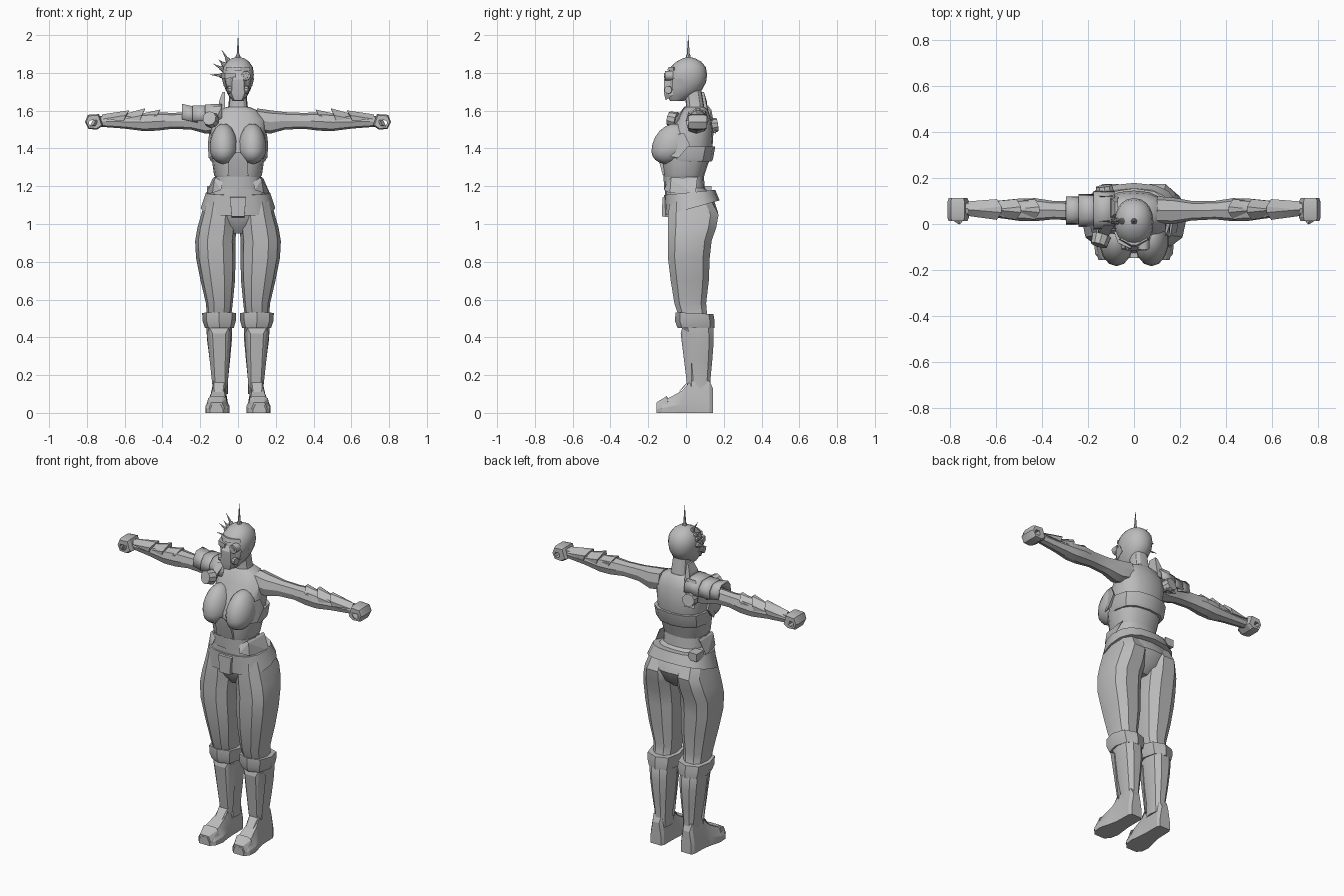
import bpy, bmesh, math
from mathutils import Vector

grey = bpy.data.materials.new("plain grey")
grey.diffuse_color = (0.5, 0.5, 0.5, 1)


def finish(bm, name, sx=1, angle=32):
    """Turn a bmesh into an object, flipped to the other side when sx is -1."""
    for v in bm.verts:
        v.co.x *= sx
    bmesh.ops.recalc_face_normals(bm, faces=bm.faces[:])
    me = bpy.data.meshes.new(name)
    bm.to_mesh(me)
    bm.free()
    me.materials.append(grey)
    me.shade_smooth()
    me.set_sharp_from_angle(angle=math.radians(angle))
    ob = bpy.data.objects.new(name, me)
    bpy.context.collection.objects.link(ob)
    return ob


def loft(name, rings, n=12, axis='z', p=0.8, sx=1, angle=32):
    """Skin rounded sections: (station, a0, a1, b0, b1[, tilt])."""
    bm = bmesh.new()
    loops = []
    for t, a0, a1, b0, b1, *tilt in rings:
        loop = []
        for i in range(n):
            w = 2 * math.pi * i / n
            c, s = math.cos(w), math.sin(w)
            a = (a0 + a1) / 2 + (a1 - a0) / 2 * math.copysign(abs(c) ** p, c)
            b = (b0 + b1) / 2 + (b1 - b0) / 2 * math.copysign(abs(s) ** p, s)
            k = t + (tilt[0] * b if tilt else 0)
            loop.append(bm.verts.new((a, b, k) if axis == 'z' else (k, a, b)))
        loops.append(loop)
    for u, v in zip(loops, loops[1:]):
        for i in range(n):
            j = (i + 1) % n
            bm.faces.new((u[i], u[j], v[j], v[i]))
    bm.faces.new(loops[0])
    bm.faces.new(loops[-1])
    return finish(bm, name, sx, angle)


def hull(name, pts, sx=1, sym=False):
    """Faceted armour piece from its corner points."""
    bm = bmesh.new()
    for x, y, z in pts:
        bm.verts.new((x, y, z))
        if sym:
            bm.verts.new((-x, y, z))
    r = bmesh.ops.convex_hull(bm, input=bm.verts[:])
    loose = [v for v in bm.verts if not v.link_faces]
    bmesh.ops.delete(bm, geom=loose, context='VERTS')
    return finish(bm, name, sx, 15)


def cone(name, a, b, r1, r2, n=8, sx=1):
    """Spike, disc or tube running from a to b."""
    a, b = Vector(a), Vector(b)
    bm = bmesh.new()
    bmesh.ops.create_cone(bm, cap_ends=True, segments=n, radius1=r1, radius2=r2, depth=(b - a).length)
    q = (b - a).to_track_quat('Z', 'Y')
    for v in bm.verts:
        v.co = q @ v.co + (a + b) / 2
    return finish(bm, name, sx)


# torso and pelvis
body = [(.95, .05, -.04, .09), (.99, .13, -.07, .14), (1.06, .185, -.1, .17), (1.15, .162, -.11, .14),
        (1.2, .118, -.11, .09), (1.26, .12, -.113, .09), (1.33, .133, -.122, .122), (1.4, .143, -.125, .14),
        (1.48, .145, -.085, .145), (1.55, .145, -.045, .135), (1.6, .105, -.02, .118), (1.62, .06, 0, .1)]
loft("torso", [(z, -w, w, f, b) for z, w, f, b in body], 16)
loft("neck", [(1.57, -.065, .065, -.01, .105), (1.63, -.05, .05, 0, .095), (1.72, -.045, .045, -.01, .08)])
loft("corset", [(1.245, -.118, .118, -.117, .094), (1.26, -.127, .127, -.12, .098), (1.35, -.14, .14, -.13, .128)], 16)
loft("chest_band", [(1.33, -.143, .143, -.1, .135), (1.345, -.15, .15, -.1, .143), (1.41, -.155, .155, -.09, .155)], 12)
hull("corset_front_arch", [(.055, -.122, 1.255), (.05, -.142, 1.33), (.012, -.148, 1.38), (.05, -.09, 1.3)], sym=True)
loft("waist_band", [(1.185, -.127, .127, -.116, .1), (1.25, -.123, .123, -.119, .095)], 16)
# belt dips at the front
loft("belt", [(1.075, -.197, .197, -.112, .178, .28), (1.165, -.17, .17, -.117, .155, .1)], 16)
hull("belt_buckle", [(.042, -.125, 1.14), (.034, -.127, 1.04), (.042, -.09, 1.15), (.034, -.09, 1.035)], sym=True)
hull("belt_pack", [(x, y, z) for x in (-.165, -.11) for y in (.07, .135) for z in (1.155, 1.2)])

# head and helmet
skull = [(1.652, .028, -.085, -.01), (1.68, .05, -.1, .04), (1.71, .066, -.102, .085), (1.75, .079, -.1, .106),
         (1.79, .084, -.097, .112), (1.83, .079, -.083, .105), (1.86, .058, -.05, .08),
         (1.877, .034, -.018, .048), (1.883, .01, .005, .025)]
loft("head", [(z, -w, w, f, b) for z, w, f, b in skull], 20, p=.92, angle=45)
hull("mask_snout", [(.03, -.116, 1.765), (.034, -.116, 1.69), (.02, -.108, 1.655), (.018, -.1, 1.79),
                    (.05, -.07, 1.76), (.05, -.07, 1.68)], sym=True)
cone("goggle_ring", (.042, -.07, 1.785), (.042, -.11, 1.785), .026, .024, 12)
cone("goggle_lens", (.042, -.1, 1.785), (.042, -.116, 1.785), .015, .013, 10)
hull("eye_visor", [(-.088, -.03, 1.77), (-.088, -.03, 1.8), (-.07, -.082, 1.77), (-.07, -.082, 1.8),
                   (-.012, -.11, 1.775), (-.012, -.108, 1.8), (-.012, -.05, 1.79)])
hull("brow_plate", [(.066, -.066, 1.812), (.062, -.066, 1.832), (.01, -.1, 1.812), (.01, -.092, 1.832), (.02, -.04, 1.82)], sym=True)
for sx, side in ((1, "left"), (-1, "right")):
    cone(side + "_filter", (.03, -.09, 1.71), (.056, -.095, 1.71), .022, .02, 10, sx)
    hull(side + "_cheek_plate", [(.085, -.02, 1.77), (.07, -.07, 1.77), (.06, -.075, 1.71), (.075, -.01, 1.73), (.05, -.02, 1.74)], sx)
# fan of spikes over one side of the head
for i, (deg, reach) in enumerate(((90, .222), (121, .168), (138, .14), (152, .15), (175, .152))):
    d = Vector((math.cos(math.radians(deg)), 0, math.sin(math.radians(deg))))
    o = Vector((0, .012, 1.778))
    r0 = .085 + .02 * d.z
    cone(f"spike_base_{i}", o + d * (r0 - .01), o + d * (r0 + .012), .015, .011, 8)
    cone(f"spike_{i}", o + d * r0, o + d * reach, .009, .0005, 6)

leg = [(1.12, .02, .175, -.09, .14), (1.05, .01, .195, -.1, .178), (.98, .008, .215, -.1, .165), (.91, .014, .227, -.1, .14),
       (.82, .013, .222, -.1, .13), (.7, .016, .198, -.085, .125), (.58, .028, .17, -.065, .11), (.52, .035, .165, -.045, .115),
       (.45, .032, .168, -.018, .148), (.38, .033, .163, -.01, .15), (.28, .042, .15, .005, .142), (.18, .052, .135, .018, .132),
       (.1, .052, .135, .015, .135)]
arm = [(.1, 0, .12, 1.49, 1.612), (.17, 0, .115, 1.478, 1.602), (.25, .015, .1, 1.5, 1.592), (.35, .02, .1, 1.504, 1.588),
       (.43, .012, .112, 1.494, 1.592), (.5, .014, .11, 1.492, 1.585), (.6, .028, .1, 1.505, 1.577), (.73, .04, .095, 1.515, 1.572)]
# foot sections: y, half width, top height
foot = [(.142, .034, .13), (.125, .043, .17), (.025, .045, .17), (-.02, .052, .118), (-.08, .064, .085), (-.13, .057, .062), (-.157, .034, .045)]

for sx, side in ((1, "left"), (-1, "right")):
    # bust
    bm = bmesh.new()
    bmesh.ops.create_uvsphere(bm, u_segments=14, v_segments=10, radius=1)
    for v in bm.verts:
        x, y, z = v.co
        v.co = (.076 + x * .075, -.075 + y * .108 , 1.405 + z * (.125 if z > 0 else .085) + .02 * y)
    finish(bm, side + "_bust", sx, 40)
    # flank plates on the waist
    hull(side + "_waist_plate", [(.115, -.08, 1.245), (.125, .06, 1.25), (.135, .06, 1.24), (.125, -.08, 1.235),
                                 (.135, -.085, 1.165), (.172, .05, 1.155), (.09, -.117, 1.18), (.08, -.1, 1.22)], sx)
    hull(side + "_rib_plate", [(.12, -.1, 1.47), (.153, -.01, 1.48), (.16, .02, 1.42), (.155, -.04, 1.35), (.13, -.1, 1.36), (.11, 0, 1.4)], sx)

    # legs, knee bands, shin guards
    loft(side + "_leg", leg, 10, sx=sx)
    loft(side + "_knee_band", [(.45, .022, .175, -.045, .15), (.485, .012, .187, -.058, .152), (.53, .01, .19, -.056, .145, -.05)], 8, sx=sx)
    hull(side + "_shin_guard", [(.05, -.02, .45), (.15, -.02, .45), (.065, -.028, .42), (.135, -.028, .42), (.165, .03, .42),
                                (.035, .03, .42), (.07, .008, .13), (.12, .008, .13), (.055, .03, .14), (.135, .03, .14)], sx)

    # shoes
    bm = bmesh.new()
    loops = []
    for y, w, h in foot:
        cx = .1 + max(0, .04 - y) * .07
        prof = ((-w, 0), (-w, .4 * h), (-.62 * w, h), (.62 * w, h), (w, .4 * h), (w, 0))
        loops.append([bm.verts.new((cx + a, y, b)) for a, b in prof])
    for u, v in zip(loops, loops[1:]):
        for i in range(6):
            j = (i + 1) % 6
            bm.faces.new((u[i], u[j], v[j], v[i]))
    bm.faces.new(loops[0])
    bm.faces.new(loops[-1])
    finish(bm, side + "_shoe", sx, 20)
    hull(side + "_toe_cap", [(.062, -.1, .078), (.158, -.1, .078), (.08, -.1, .09), (.14, -.1, .09), (.085, -.157, .055),
                             (.14, -.157, .055), (.07, -.155, .02), (.155, -.155, .02), (.05, -.09, .02), (.17, -.09, .02)], sx)
    hull(side + "_ankle_flap", [(.07, -.015, .13), (.13, -.015, .13), (.08, -.04, .11), (.125, -.04, .11), (.07, .03, .19), (.13, .03, .19)], sx)

    # arms
    loft(side + "_arm", arm, 8, axis='x', sx=sx)
    # overlapping forearm blades, raised towards the elbow
    for i, (x0, x1, top) in enumerate(((.41, .53, 1.606), (.49, .61, 1.613), (.575, .72, 1.602))):
        hull(f"{side}_forearm_blade_{i}", [(x0, .05, top), (x0, .075, top), (x0 + .02, .018, 1.575), (x0 + .02, .108, 1.575),
             (x0 + .03, .02, 1.545), (x0 + .03, .106, 1.545), (x1, .035, 1.555), (x1, .098, 1.555), (x1, .062, 1.58)], sx)

    # fist curled round an open grip
    outer = ((.715, 1.52), (.735, 1.582), (.795, 1.578), (.81, 1.54), (.792, 1.503), (.745, 1.5))
    bm = bmesh.new()
    sets = []
    for y, k in ((.012, .85), (.03, 1), (.095, 1), (.112, .85)):
        sets.append([bm.verts.new((.768 + (x - .768) * k, y, 1.54 + (z - 1.54) * k)) for x, z in outer])
    holes = [[bm.verts.new((.775 + (x - .768) * .36, y, 1.535 + (z - 1.54) * .36)) for x, z in outer] for y in (.112, .012)]
    sets += holes
    for u, v in zip(sets, sets[1:] + sets[:1]):
        for i in range(6):
            j = (i + 1) % 6
            bm.faces.new((u[i], u[j], v[j], v[i]))
    finish(bm, side + "_fist", sx, 20)
    hull(side + "_thumb", [(.72, .045, 1.53), (.725, .045, 1.56), (.755, -.002, 1.545), (.765, .002, 1.525), (.785, .015, 1.515),
                           (.74, .03, 1.51), (.765, .03, 1.555)], sx)

# shoulder armour on one side: three arched overlapping plates
for i, (x0, x1, za, zb, r) in enumerate(((.085, .175, 1.64, 1.637, .085), (.15, .24, 1.63, 1.632, .072), (.215, .295, 1.622, 1.64, .062))):
    bm = bmesh.new()
    rows = []
    for x, z in ((x0, za), (x1, zb)):
        rows.append([bm.verts.new((-x, .058 + r * a, z - d)) for a, d in ((-1, .085), (-.9, .035), (-.5, .004), (.5, .004), (.9, .035), (1, .085))])
    for j in range(5):
        bm.faces.new((rows[0][j], rows[0][j + 1], rows[1][j + 1], rows[1][j]))
    ob = finish(bm, f"shoulder_plate_{i}", 1, 20)
    ob.modifiers.new("thickness", 'SOLIDIFY').thickness = .01
hull("collar_plate", [(x, y, z) for x, z, d in ((-.105, 1.57, .05), (-.068, 1.57, .05), (-.1, 1.65, .04), (-.07, 1.7, .025), (-.082, 1.7, .025))
                      for y in (.07 - d, .07 + d)])
# straps and round bosses holding it, front and back
hull("front_strap", [(-.13, -.005, 1.625), (-.085, -.005, 1.625), (-.17, -.065, 1.53), (-.125, -.08, 1.53), (-.12, .03, 1.55)])
hull("back_strap", [(-.15, .12, 1.63), (-.09, .12, 1.63), (-.165, .155, 1.48), (-.1, .16, 1.48), (-.12, .1, 1.5)])
cone("front_boss", (-.14, -.05, 1.55), (-.152, -.092, 1.56), .043, .037, 10)
cone("back_boss", (-.125, .13, 1.52), (-.13, .165, 1.525), .042, .036, 10)
